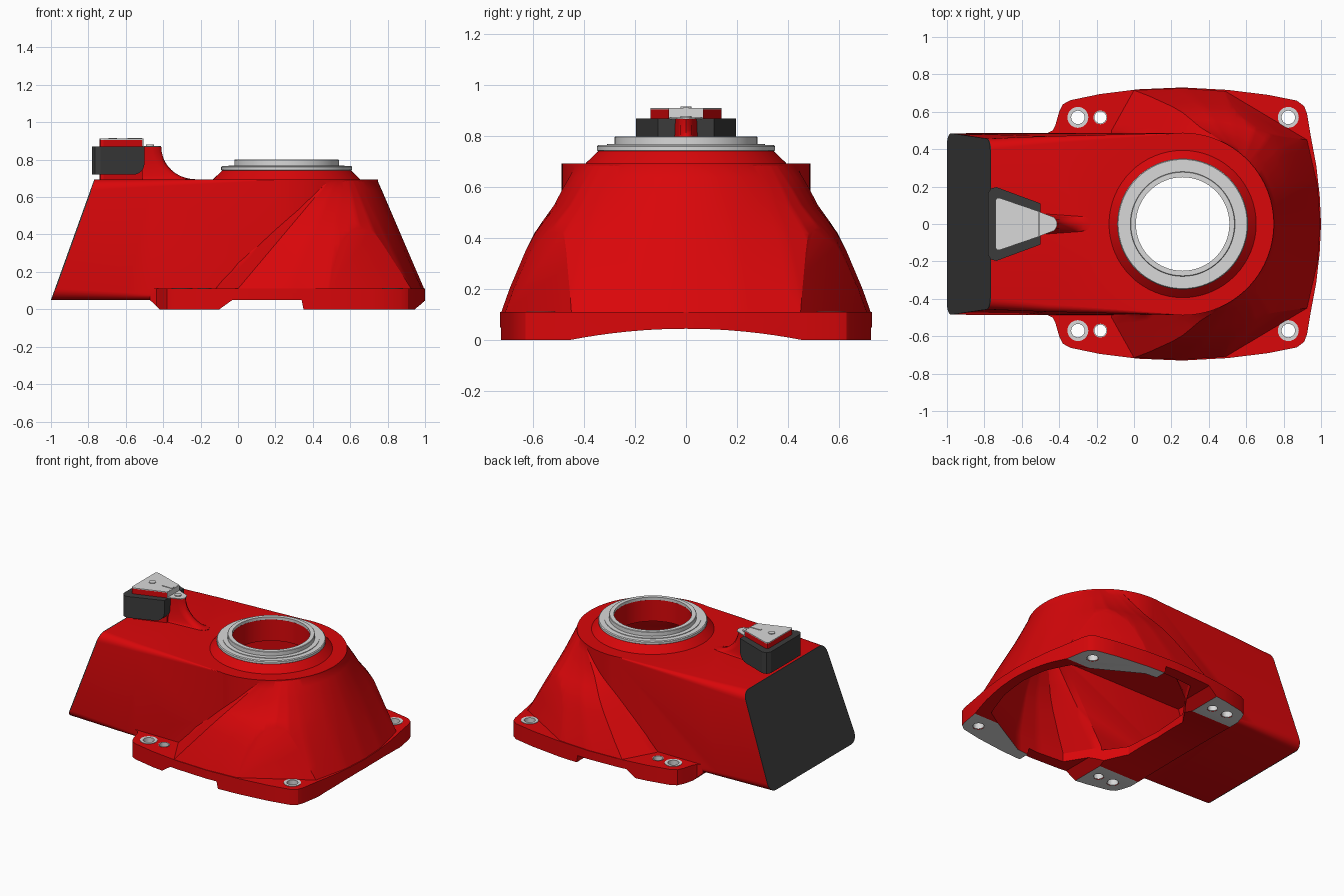
import bpy, bmesh, math

if "Cube" in bpy.data.objects:
    bpy.data.objects.remove(bpy.data.objects["Cube"], do_unlink=True)


def material(name, col):
    m = bpy.data.materials.new(name)
    m.use_nodes = True
    m.diffuse_color = (*col, 1)
    m.node_tree.nodes["Principled BSDF"].inputs["Base Color"].default_value = (*col, 1)
    return m


RED = material("red paint", (0.7, 0.002, 0.003))
STEEL = material("light grey steel", (0.69, 0.69, 0.69))
DARK = material("dark grey plastic", (0.044, 0.044, 0.044))
CX = 0.26     # tower axis
DECK = 0.694  # height of the flat top


def make(name, bm, *mats):
    bmesh.ops.recalc_face_normals(bm, faces=bm.faces)
    me = bpy.data.meshes.new(name)
    bm.to_mesh(me)
    bm.free()
    ob = bpy.data.objects.new(name, me)
    bpy.context.collection.objects.link(ob)
    for m in mats:
        me.materials.append(m)
    return ob


def smooth(ob, deg=28):
    bpy.ops.object.select_all(action='DESELECT')
    ob.select_set(True)
    bpy.context.view_layer.objects.active = ob
    bpy.ops.object.shade_smooth_by_angle(angle=math.radians(deg))


def loft(name, rings, *mats, closed=False):
    """Skin matching rings; cap the ends, or join last to first when closed."""
    bm = bmesh.new()
    vs = [[bm.verts.new(p) for p in r] for r in rings]
    pairs = list(zip(vs, vs[1:])) + ([(vs[-1], vs[0])] if closed else [])
    n = len(vs[0])
    for a, b in pairs:
        for i in range(n):
            j = (i + 1) % n
            bm.faces.new((a[i], a[j], b[j], b[i]))
    if not closed:
        bm.faces.new(vs[0])
        bm.faces.new(vs[-1])
    return make(name, bm, *mats)


def prism(name, pts, a, b, axis, *mats):
    """Extrude a 2D outline along an axis."""
    place = {'z': lambda u, v, t: (u, v, t), 'y': lambda u, v, t: (u, t, v),
             'x': lambda u, v, t: (t, u, v)}[axis]
    return loft(name, [[place(u, v, t) for u, v in pts] for t in (a, b)], *mats)


def circle(x, y, r, n=64):
    return [(x + r * math.cos(i * math.tau / n), y + r * math.sin(i * math.tau / n)) for i in range(n)]


def lathe(name, x, y, profile, *mats, n=64):
    """Closed ring swept round a vertical axis."""
    return loft(name, [[(u, v, z) for u, v in circle(x, y, r, n)] for r, z in profile], *mats, closed=True)


def boolean(target, tool, op):
    m = target.modifiers.new("cut", 'BOOLEAN')
    m.operation, m.object, m.solver = op, tool, 'MANIFOLD'
    me = bpy.data.meshes.new_from_object(target.evaluated_get(bpy.context.evaluated_depsgraph_get()))
    target.modifiers.clear()
    target.data = me
    bpy.data.objects.remove(tool, do_unlink=True)


def mirror_y(half):
    return half + [(x, -y) for x, y in reversed(half) if abs(y) > 1e-6]


# Tower: base outline points, each tied to an angle on the top circle
FLARE = [(0.69, 0), (0.64, 0.1), (0.59, 0.2), (0.53, 0.31), (0.47, 0.46), (0.42, 0.58),
         (0.35, 0.7), (0.29, 0.78), (0.2, 0.9), (0.11, 1)]


def tower(name, base, radius, top, low):
    half = []
    for (x0, y0, a0), (x1, y1, a1) in zip(base, base[1:]):
        for k in range(6):
            t = k / 6
            half.append((x0 + (x1 - x0) * t, y0 + (y1 - y0) * t, a0 + (a1 - a0) * t))
    half.append(base[-1])
    pts = half + [(x, -y, -a) for x, y, a in reversed(half[1:-1])]
    rings = []
    for z, fy in FLARE + [(low, 1)]:
        fx = min(1, (0.69 - z) / 0.58)
        ring = []
        for x, y, a in pts:
            cx, cy = CX + radius * math.cos(math.radians(a)), radius * math.sin(math.radians(a))
            ring.append((cx + (x - cx) * fx, cy + (y - cy) * fy, min(z, top)))
        rings.append(ring)
    return loft(name, rings)


body = tower("housing", [(0.995, 0, 0), (0.982, 0.2, 20), (0.925, 0.45, 38), (0.85, 0.58, 43),
                         (0.72, 0.67, 47), (0.48, 0.71, 52), (0.26, 0.725, 57), (0, 0.715, 62),
                         (-0.12, 0.5, 66), (-0.12, 0.3, 140), (-0.12, 0, 180)], 0.486, 0.688, 0.06)

# Flat triangular cuts that clear the forward bolts
bm = bmesh.new()
bm.from_mesh(body.data)
for s in (1, -1):
    cut = bmesh.ops.bisect_plane(bm, geom=bm.verts[:] + bm.edges[:] + bm.faces[:], dist=1e-6, clear_outer=True,
                                 plane_co=(0.48, s * 0.715, 0.11), plane_no=(0.512, s * 0.859, 0.252))
    bmesh.ops.contextual_create(bm, geom=[e for e in cut["geom_cut"] if isinstance(e, bmesh.types.BMEdge)])
bmesh.ops.recalc_face_normals(bm, faces=bm.faces)
bm.to_mesh(body.data)
bm.free()


# Rear box: rounded, tapered profile with a slanted end, blending into the round drum
def box_ring(x, low_w, top_w, r, slant):
    pts = []
    for sy, sz, a0 in ((1, 1, 0), (-1, 1, 90), (-1, -1, 180), (1, -1, 270)):
        for k in range(7):
            a = math.radians(a0 + 15 * k)
            y = sy * ((top_w if sz > 0 else low_w) - r) + r * math.cos(a)
            z = round((DECK - r if sz > 0 else 0.05 + r) + r * math.sin(a), 5)
            pts.append((x + slant * (z - 0.05), y, z))
    return pts


SL = 0.23 / 0.64
boolean(body, prism("drum", circle(CX, 0, 0.488, 96), 0.06, DECK, 'z'), 'UNION')
boolean(body, loft("box", [box_ring(-0.996, 0.485, 0.457, 0.06, SL), box_ring(-0.6, 0.486, 0.469, 0.04, SL * 0.6),
                           box_ring(CX, 0.4875, 0.4875, 0.003, 0)]), 'UNION')

# Foot flange
boolean(body, prism("flange", mirror_y([
    (1, 0), (0.993, 0.15), (0.975, 0.31), (0.947, 0.46), (0.925, 0.59), (0.91, 0.63), (0.87, 0.66),
    (0.72, 0.69), (0.5, 0.717), (0.26, 0.73), (0.02, 0.72), (-0.18, 0.695), (-0.34, 0.662),
    (-0.38, 0.64), (-0.4, 0.6), (-0.42, 0.53), (-0.435, 0.5), (-0.47, 0.482), (-0.47, 0.45)]),
    0, 0.11, 'z'), 'UNION')

# Collar under the ring
boolean(body, prism("collar_core", circle(CX, 0, 0.27), 0.5, 0.78, 'z'), 'UNION')
boolean(body, loft("collar", [[(u, v, z) for u, v in circle(CX, 0, r)]
                              for r, z in ((0.42, 0.665), (0.39, 0.698), (0.345, 0.742))]), 'UNION')

# Hollow tower and box, bore, and arches between the feet
boolean(body, tower("hollow", [(0.93, 0, 0), (0.915, 0.2, 22), (0.86, 0.4, 43), (0.44, 0.635, 60),
                               (0.26, 0.65, 64), (0.06, 0.635, 68), (-0.06, 0.44, 76), (-0.18, 0.27, 140),
                               (-0.2, 0, 180)], 0.425, 0.63, -0.05), 'DIFFERENCE')
boolean(body, prism("box_hollow", [(-0.91, 0.09), (-0.72, 0.63), (0.2, 0.63), (0.2, 0.09)], -0.415, 0.415, 'y'),
        'DIFFERENCE')
boolean(body, prism("bore", circle(CX, 0, 0.25), 0.3, 1, 'z'), 'DIFFERENCE')
boolean(body, prism("side_arch", [(-0.1, -0.02), (-0.1, 0), (-0.03, 0.05), (0.34, 0.05), (0.35, 0), (0.35, -0.02)],
                    -1, 1, 'y'), 'DIFFERENCE')
boolean(body, prism("foot_slope", [(-0.6, -0.02), (-0.42, -0.02), (-0.42, 0), (-0.47, 0.049), (-0.6, 0.049)],
                    -1, 1, 'y'), 'DIFFERENCE')
arch = [(0.46 * t / 8, 0.045 * (1 - (t / 8) ** 2)) for t in range(-8, 9)]
boolean(body, prism("end_arch", [(-0.46, -0.05)] + arch + [(0.46, -0.05)], -1.2, 1.2, 'x'), 'DIFFERENCE')

# Bolt holes with washers, dowel holes with liners
for sy, side in ((1, "back"), (-1, "front")):
    for x, r, rim, label in ((-0.3, 0.04, 0.056, "rear_bolt"), (0.825, 0.04, 0.056, "forward_bolt"),
                             (-0.18, 0.036, 0.037, "dowel")):
        y = sy * 0.57
        boolean(body, prism("drill", circle(x, y, r, 24), -0.1, 0.3, 'z'), 'DIFFERENCE')
        ri = r - 0.004
        lathe(f"{side}_{label}_washer", x, y,
              [(ri, 0.002), (r + 0.001, 0.002), (r + 0.001, 0.109), (rim, 0.109), (rim, 0.113), (ri, 0.113)],
              STEEL, n=24)

# Machined foot soles are bare metal
body.data.materials.clear()
body.data.materials.append(RED)
body.data.materials.append(STEEL)
for p in body.data.polygons:
    p.material_index = int(p.center.z < 0.002 and p.normal.z < -0.9)
smooth(body)

# Stepped output ring
smooth(lathe("output_ring", CX, 0, [(0.252, 0.73), (0.34, 0.738), (0.35, 0.745), (0.35, 0.76), (0.345, 0.766),
                                    (0.31, 0.766), (0.31, 0.77), (0.28, 0.77), (0.28, 0.797), (0.277, 0.8),
                                    (0.25, 0.8)], STEEL))

# Rear cover plate
smooth(loft("rear_cover", [box_ring(x, 0.485, 0.457, 0.06, SL) for x in (-1.0, -0.993)], DARK))

# Connector: dark shell with a rounded lower edge
shell = prism("connector_shell", mirror_y([(-0.5, 0.11), (-0.735, 0.197), (-0.765, 0.19), (-0.78, 0.165)]),
              0.72, 0.87, 'z', DARK)
bm = bmesh.new()
bm.from_mesh(shell.data)
low = [e for e in bm.edges if all(v.co.x > -0.51 and v.co.z < 0.73 for v in e.verts)]
bmesh.ops.bevel(bm, geom=low, offset=0.06, segments=6, profile=0.5, affect='EDGES')
bm.to_mesh(shell.data)
bm.free()
smooth(shell)

# Connector core, stepped cap plates and their screws
wedge = mirror_y([(-0.51, 0.068), (-0.72, 0.14), (-0.735, 0.138), (-0.74, 0.125)])
prism("connector_core", wedge, 0.68, 0.906, 'z', RED)
prism("connector_cap", wedge, 0.906, 0.912, 'z', STEEL)
prism("connector_step", mirror_y([(-0.505, 0.066), (-0.509, 0.066)]), 0.865, 0.912, 'z', STEEL)
prism("connector_tip", mirror_y([(-0.412, 0.012), (-0.425, 0.035), (-0.51, 0.067)]), 0.868, 0.874, 'z', STEEL)
prism("cap_screw", circle(-0.67, 0, 0.022, 20), 0.91, 0.917, 'z', STEEL)
prism("tip_screw", circle(-0.47, 0, 0.022, 20), 0.87, 0.88, 'z', STEEL)
prism("cap_key", [(-0.59, -0.01), (-0.51, -0.01), (-0.51, 0.01), (-0.59, 0.01)], 0.91, 0.916, 'z', STEEL)

# Curved fin running down to the deck
rings = []
for k in range(13):
    a = math.radians(90 * k / 12)
    x, z = -0.23 - 0.18 * math.sin(a), 0.868 - 0.172 * math.cos(a)
    w = 0.04 - 0.01 * math.sin(a)
    rings.append([(-0.56, -0.06, z), (x - 0.05, -w, z), (x - 0.015, -w * 0.75, z), (x, 0, z),
                  (x - 0.015, w * 0.75, z), (x - 0.05, w, z), (-0.56, 0.06, z)])
rings.insert(0, [(x, y, 0.68) for x, y, z in rings[0]])
smooth(loft("connector_fin", rings, RED), 60)
